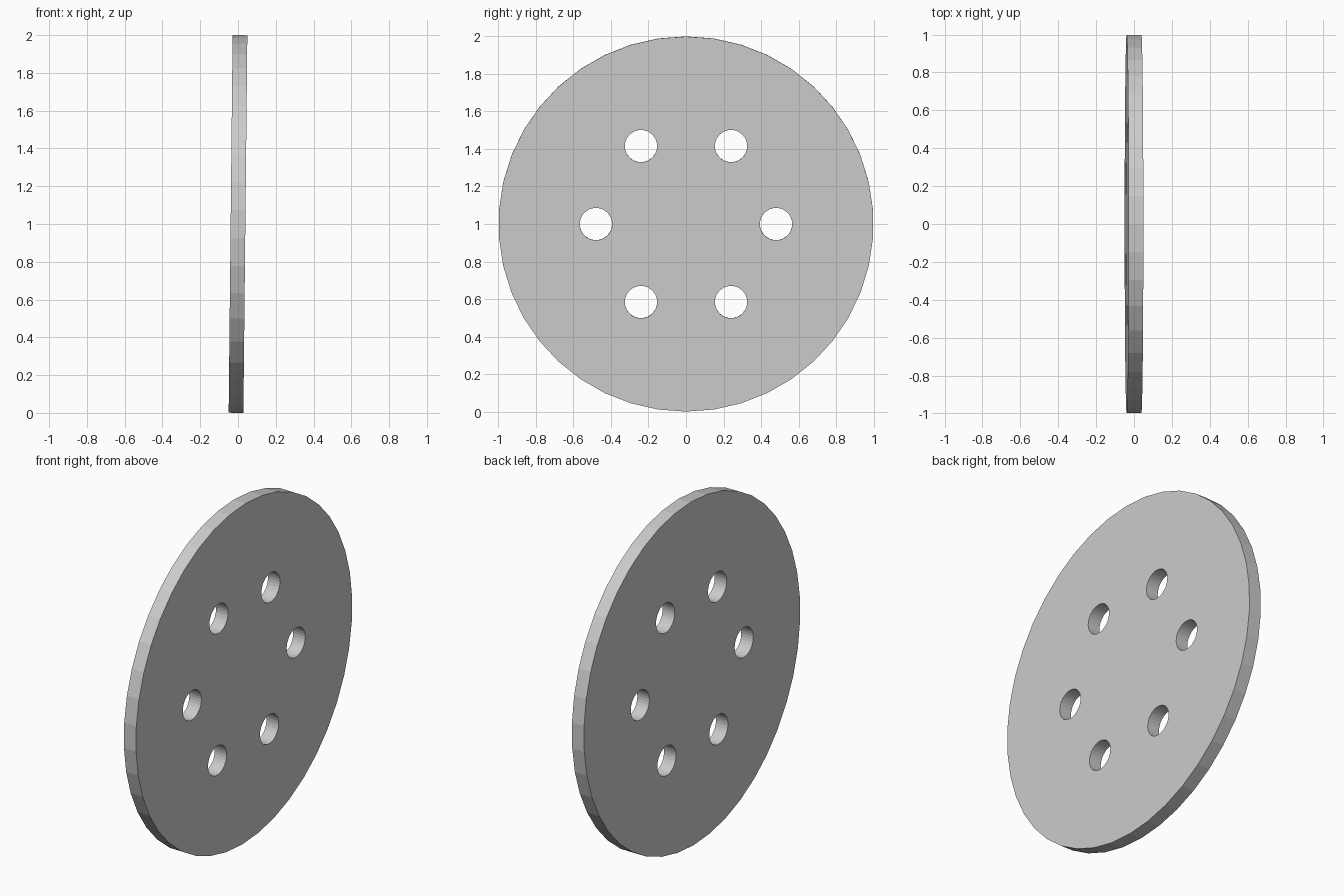
import bpy, bmesh, math
from mathutils import Matrix

if "Cube" in bpy.data.objects:
    bpy.data.objects.remove(bpy.data.objects["Cube"])

THICK = 0.078
RADIUS = 0.9996
HOLE_RADIUS = 0.086
HOLE_RING = 0.48


def add_prism(bm, radius, half, sides, cy=0.0, cz=0.0):
    """Cylinder along x with a vertex pointing straight up."""
    def ring(x):
        return [bm.verts.new((x,
                              cy + radius * math.sin(2 * math.pi * i / sides),
                              cz + radius * math.cos(2 * math.pi * i / sides)))
                for i in range(sides)]
    a, b = ring(-half), ring(half)
    bm.faces.new(a)
    bm.faces.new(b[::-1])
    for i in range(sides):
        j = (i + 1) % sides
        bm.faces.new((a[i], b[i], b[j], a[j]))


def make_object(name, bm):
    bmesh.ops.recalc_face_normals(bm, faces=bm.faces[:])
    mesh = bpy.data.meshes.new(name)
    bm.to_mesh(mesh)
    bm.free()
    obj = bpy.data.objects.new(name, mesh)
    bpy.context.collection.objects.link(obj)
    return obj


# Round plate
bm = bmesh.new()
add_prism(bm, RADIUS, THICK / 2, 42)
disc = make_object("perforated_disc", bm)

# Six holes on a ring
bm = bmesh.new()
for k in range(6):
    a = math.radians(60 * k)
    add_prism(bm, HOLE_RADIUS, 0.2, 32,
              HOLE_RING * math.cos(a), HOLE_RING * math.sin(a))
cutter = make_object("hole_cutter", bm)
cutter.hide_render = True

cut = disc.modifiers.new("holes", 'BOOLEAN')
cut.operation = 'DIFFERENCE'
cut.solver = 'EXACT'
cut.object = cutter
bpy.context.view_layer.objects.active = disc
disc.select_set(True)
bpy.ops.object.modifier_apply(modifier=cut.name)
bpy.data.objects.remove(cutter, do_unlink=True)

# Slight lean towards +x, standing on the ground
disc.data.transform(Matrix.Translation((0, 0, 1.0))
                    @ Matrix.Rotation(0.0105, 4, 'Y'))

# Plain grey
grey = bpy.data.materials.new("light grey")
grey.diffuse_color = (0.6, 0.6, 0.6, 1.0)
grey.use_nodes = True
grey.node_tree.nodes["Principled BSDF"].inputs["Base Color"].default_value = grey.diffuse_color
disc.data.materials.clear()
disc.data.materials.append(grey)
for p in disc.data.polygons:
    p.material_index = 0
